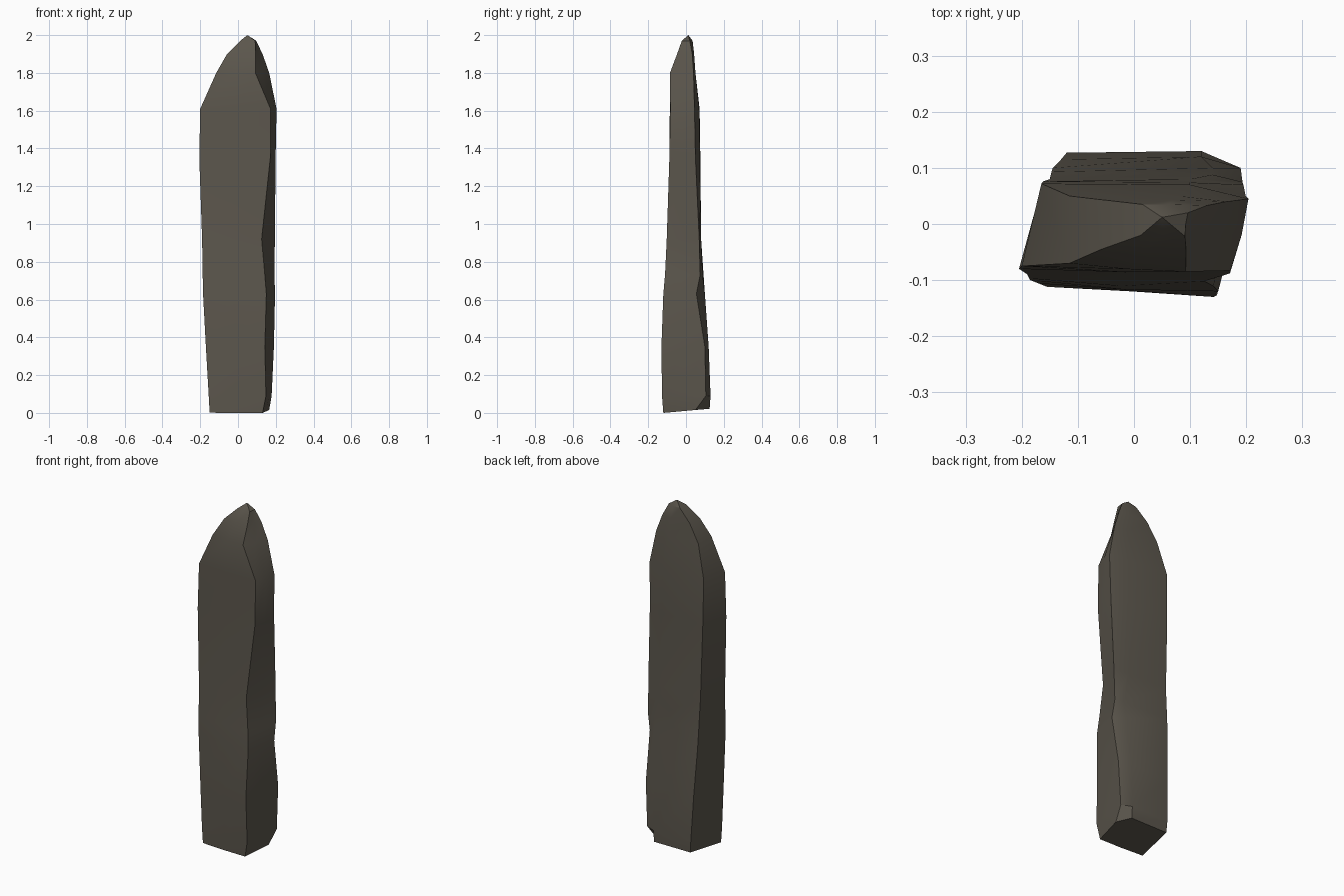
import bpy, bmesh, math

if "Cube" in bpy.data.objects:
    bpy.data.objects.remove(bpy.data.objects["Cube"])

# Rough sections of the stone: height, then x,y of the corners
# front-left, front-right, back-right, back ridge, back-left
SECTIONS = [
    (0.00, (-.15, -.11), (.13, -.12), (.165, .05), (.12, .125), (-.115, .125)),
    (0.09, (-.155, -.112), (.148, -.127), (.178, .105), (.12, .13), (-.12, .127)),
    (0.35, (-.17, -.106), (.142, -.13), (.19, .1), (.12, .12), (-.13, .115)),
    (0.63, (-.185, -.1), (.15, -.12), (.196, .055), (.14, .1), (-.145, .1)),
    (0.73, (-.187, -.097), (.142, -.111), (.193, .075), (.14, .088), (-.147, .093)),
    (0.92, (-.19, -.09), (.125, -.102), (.195, .07), (.1, .08), (-.15, .08)),
    (1.35, (-.205, -.08), (.171, -.088), (.199, .05), (.1, .074), (-.162, .076)),
    (1.61, (-.2, -.075), (.172, -.083), (.204, .045), (.1, .07), (-.165, .072)),
    (1.80, (-.115, -.07), (.092, -.085), (.165, .04), (.08, .05), (-.115, .05)),
    (1.90, (-.058, -.045), (.093, -.047), (.13, .033), (.07, .043), (-.055, .043)),
    (1.97, (.012, -.02), (.091, -.022), (.096, .02), (.06, .035), (.015, .035)),
]

bm = bmesh.new()
rings = []
for i, (z, fl, fr, br, bk, bl) in enumerate(SECTIONS):
    # gentle waviness down the broad front and right faces
    fm = ((fl[0] + fr[0]) / 2, (fl[1] + fr[1]) / 2 - .003 + .004 * math.sin(z * 7))
    rm = ((fr[0] + br[0]) / 2 + .004 * math.sin(z * 5), (fr[1] + br[1]) / 2)
    ring = []
    for x, y in (fl, fm, fr, rm, br, bk, bl):
        tilt = .09 * (y + .12) if i == 0 else 0     # underside rises to the back
        ring.append(bm.verts.new((x, y, z + tilt)))
    rings.append(ring)

# Skin the sections, then close the foot and the tip
n = len(rings[0])
for a, b in zip(rings, rings[1:]):
    for k in range(n):
        j = (k + 1) % n
        bm.faces.new((a[k], a[j], b[j], b[k]))
bm.faces.new(rings[0][::-1])
tip = bm.verts.new((.05, .012, 2.0))
for k in range(n):
    bm.faces.new((rings[-1][k], rings[-1][(k + 1) % n], tip))
bmesh.ops.recalc_face_normals(bm, faces=bm.faces)

mesh = bpy.data.meshes.new("standing_stone")
bm.to_mesh(mesh)
bm.free()
stone = bpy.data.objects.new("standing_stone", mesh)
bpy.context.collection.objects.link(stone)

mat = bpy.data.materials.new("dark brown stone")
mat.diffuse_color = (0.105, 0.093, 0.073, 1)
mat.use_nodes = True
mat.node_tree.nodes["Principled BSDF"].inputs["Base Color"].default_value = mat.diffuse_color
mesh.materials.append(mat)

# Soft faces with crisp broken edges
bpy.context.view_layer.objects.active = stone
stone.select_set(True)
bpy.ops.object.shade_smooth_by_angle(angle=math.radians(30))
